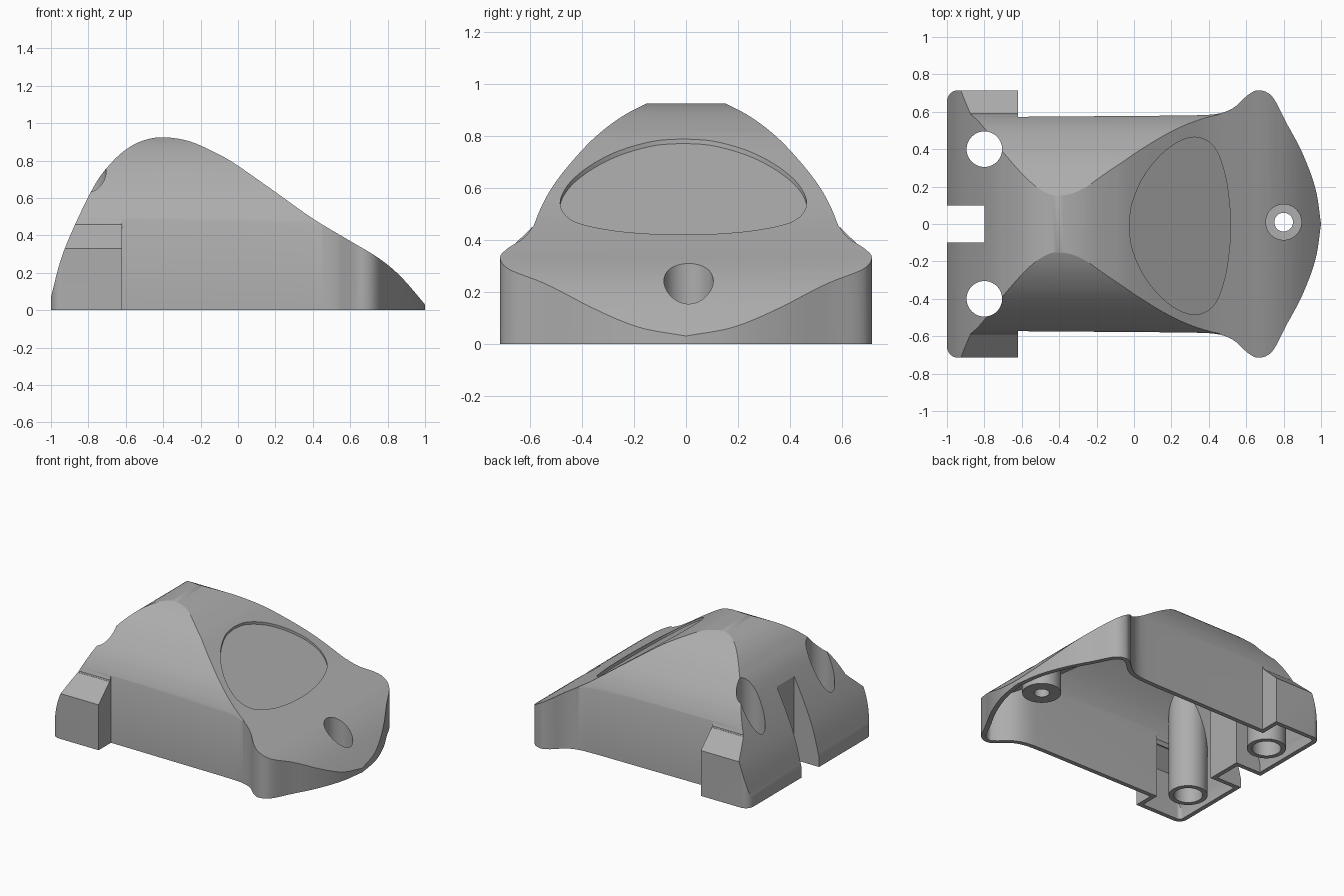
import bpy, bmesh, math
from mathutils import Vector

if "Cube" in bpy.data.objects:
    bpy.data.objects.remove(bpy.data.objects["Cube"])

WALL = 0.032
grey = bpy.data.materials.new("mid_grey")
grey.diffuse_color = (0.42, 0.42, 0.42, 1)
grey.use_nodes = True
grey.node_tree.nodes["Principled BSDF"].inputs["Base Color"].default_value = grey.diffuse_color


def spline(pts, steps=6):
    """Catmull-Rom curve through 2D points."""
    p = [Vector(q) for q in pts]
    p = [2 * p[0] - p[1]] + p + [2 * p[-1] - p[-2]]
    out = []
    for a, b, c, d in zip(p, p[1:], p[2:], p[3:]):
        for i in range(steps):
            t = i / steps
            out.append(0.5 * (2 * b + (c - a) * t + (2 * a - 5 * b + 4 * c - d) * t * t
                              + (3 * b - a - 3 * c + d) * t ** 3))
    return [tuple(v) for v in out] + [tuple(p[-2])]


def inset(pts, dist):
    """Move a closed 2D outline inward with mitred corners."""
    p = [Vector(q) for q in pts]
    n = len(p)
    area = sum(p[i - 1].x * p[i].y - p[i].x * p[i - 1].y for i in range(n))
    s = 1 if area > 0 else -1
    out = []
    for i in range(n):
        e1, e2 = (p[i] - p[i - 1]).normalized(), (p[(i + 1) % n] - p[i]).normalized()
        n1, n2 = Vector((-e1.y, e1.x)) * s, Vector((-e2.y, e2.x)) * s
        out.append(tuple(p[i] + (n1 + n2) * dist / (1 + n1.dot(n2))))
    return out


def prism(name, pts, axis, lo, hi):
    """Extrude a 2D outline along x, y or z."""
    place = {"x": lambda a, b, h: (h, a, b),
             "y": lambda a, b, h: (a, h, b),
             "z": lambda a, b, h: (a, b, h)}[axis]
    bm = bmesh.new()
    low = [bm.verts.new(place(a, b, lo)) for a, b in pts]
    high = [bm.verts.new(place(a, b, hi)) for a, b in pts]
    bm.faces.new(low)
    bm.faces.new(high[::-1])
    n = len(pts)
    for i in range(n):
        j = (i + 1) % n
        bm.faces.new((low[i], high[i], high[j], low[j]))
    bmesh.ops.recalc_face_normals(bm, faces=bm.faces)
    me = bpy.data.meshes.new(name)
    bm.to_mesh(me)
    bm.free()
    me.materials.append(grey)
    ob = bpy.data.objects.new(name, me)
    bpy.context.collection.objects.link(ob)
    return ob


def cylinder(name, x, y, r, lo, hi):
    ring = [(x + r * math.cos(i * math.tau / 48), y + r * math.sin(i * math.tau / 48))
            for i in range(48)]
    return prism(name, ring, "z", lo, hi)


def boolean(ob, other, op):
    m = ob.modifiers.new("cut", "BOOLEAN")
    m.operation, m.solver, m.object = op, "EXACT", other
    bpy.context.view_layer.objects.active = ob
    bpy.ops.object.modifier_apply(modifier=m.name)
    bpy.data.objects.remove(other)


# Plan outline: rear notch, feet, waist and flared rounded nose
corner = [(-0.94 - 0.06 * math.cos(a), 0.655 + 0.06 * math.sin(a))
          for a in [i * math.pi / 16 for i in range(9)]]
nose = spline([(0.3, 0.58), (0.44, 0.588), (0.53, 0.62), (0.61, 0.69), (0.67, 0.715),
               (0.74, 0.68), (0.81, 0.55), (0.9, 0.38), (0.97, 0.19), (1, 0)])
half = [(-0.8, 0.1), (-1, 0.1)] + corner + [(-0.62, 0.715), (-0.62, 0.573)] + nose
plan = half + [(x, -y) for x, y in half[-2::-1]]

# Side profile
profile = [(-1.05, -0.2)] + spline([
    (-1.03, -0.04), (-1, 0.07), (-0.93, 0.32), (-0.78, 0.645), (-0.68, 0.785), (-0.58, 0.872),
    (-0.48, 0.915), (-0.38, 0.924), (-0.25, 0.9), (-0.1, 0.832), (0, 0.772), (0.2, 0.632),
    (0.4, 0.49), (0.6, 0.37), (0.75, 0.28), (0.87, 0.18), (1, 0.03), (1.05, -0.04)]) + [(1.06, -0.2)]

# Cross-section: domed upper sides above straight walls
dome = spline([(0.588, 0.45), (0.555, 0.53), (0.51, 0.61), (0.44, 0.70), (0.35, 0.795),
               (0.25, 0.872), (0.15, 0.925), (0.08, 0.95), (0, 0.96)])
side = [(0.8, -0.2), (0.8, 0.45)] + dome
section = side + [(-y, z) for y, z in side[-2::-1]]


def solid(name, d, floor):
    """Outer body (d=0) or the cavity inside it (d=wall)."""
    f = (lambda p: inset(p, d)) if d else (lambda p: p)
    ob = prism(name, f(plan), "z", floor, 1.2)
    boolean(ob, prism("p", f(profile), "y", -1, 1), "INTERSECT")
    boolean(ob, prism("s", f(section), "x", -1.3, 1.3), "INTERSECT")
    for s in (1, -1):  # sloping foot tops
        y0, dz = 0.583 - d, d * 0.45
        wedge = [(y0, 0.457 - dz), (0.78, 0.267 - 1.4 * d), (0.9, 0.6), (y0, 0.6)]
        boolean(ob, prism("w", [(s * y, z) for y, z in wedge], "x", -1.3, -0.5), "DIFFERENCE")
    return ob


body = solid("shell_body", 0, 0)
cavity = solid("cavity", WALL, -0.1)

# Screw tubes and nose boss are left standing in the cavity
for y in (0.4, -0.4):
    boolean(cavity, cylinder("tube", -0.8, y, 0.128, -0.2, 1.3), "DIFFERENCE")
boolean(cavity, cylinder("boss", 0.8, 0.01, 0.128, -0.2, 1.3), "DIFFERENCE")
boolean(body, cavity, "DIFFERENCE")

# Bores
for y in (0.4, -0.4):
    boolean(body, cylinder("bore", -0.8, y, 0.095, -0.2, 1.3), "DIFFERENCE")
boolean(body, cylinder("screw_hole", 0.8, 0.01, 0.05, -0.2, 1.3), "DIFFERENCE")
boolean(body, cylinder("counterbore", 0.8, 0.01, 0.095, 0.06, 1.3), "DIFFERENCE")

# Shallow rounded recess on the sloping top
edge = spline([(-0.025, 0), (-0.01, 0.12), (0.05, 0.26), (0.14, 0.375), (0.24, 0.45), (0.34, 0.473),
               (0.43, 0.42), (0.485, 0.28), (0.51, 0.12), (0.515, 0)])
recess = prism("recess", [(x, y - 0.01) for x, y in edge + [(x, -y) for x, y in edge[-2:0:-1]]],
               "z", 0.1, 1.2)
boolean(recess, prism("floor", [(-0.2, 0.894), (0.7, 0.264), (0.7, 1.1), (-0.2, 1.1)], "y", -1, 1),
        "INTERSECT")
boolean(body, recess, "DIFFERENCE")

bpy.ops.object.select_all(action="DESELECT")
body.select_set(True)
bpy.context.view_layer.objects.active = body
bpy.ops.object.shade_smooth_by_angle(angle=math.radians(25))
